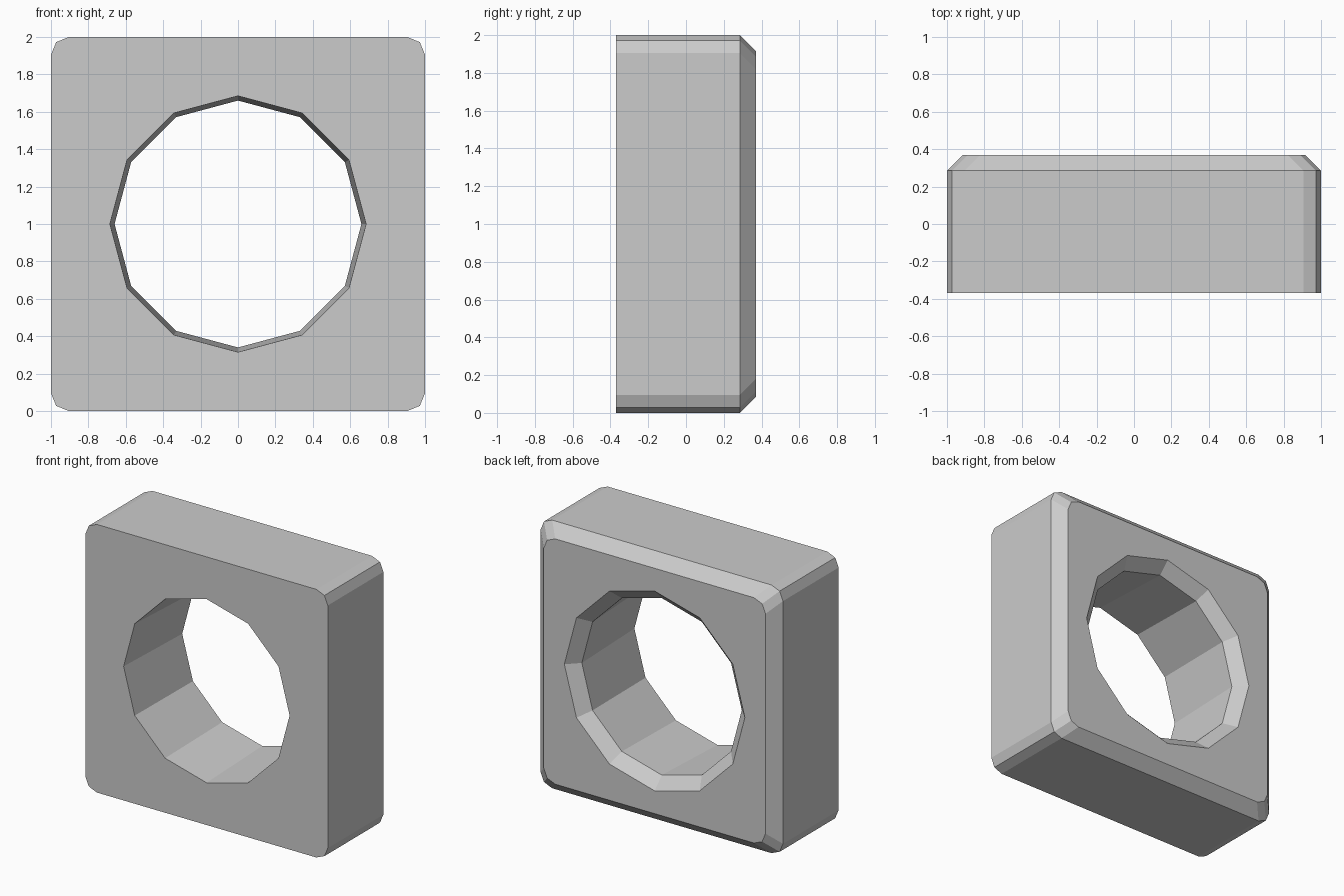
import bpy
import bmesh
from math import cos, sin, radians

cube = bpy.data.objects.get("Cube")
if cube:
    bpy.data.objects.remove(cube, do_unlink=True)

DEPTH = 0.37       # half thickness
CHAMFER = 0.085    # rear chamfer, outside and around the hole
CORNER = 0.095     # rounded corner radius


def square_ring(half, y):
    """Square outline with two-segment rounded corners."""
    points = []
    for quarter in range(4):
        mid = radians(45 + 90 * quarter)
        cx = (half - CORNER) * 2 ** 0.5 * cos(mid)
        cz = (half - CORNER) * 2 ** 0.5 * sin(mid)
        for step in (-45, 0, 45):
            a = mid + radians(step)
            points.append((cx + CORNER * cos(a), y, 1 + cz + CORNER * sin(a)))
    return points


def hole_ring(radius, y):
    """Twelve-sided hole outline."""
    angles = [radians(30 * i) for i in range(12)]
    return [(radius * cos(a), y, 1 + radius * sin(a)) for a in angles]


# Closed chain of rings: outside, rear face, hole wall, front face
chain = [
    square_ring(1, -DEPTH),
    square_ring(1, DEPTH - CHAMFER),
    square_ring(1 - CHAMFER, DEPTH),
    hole_ring(0.745, DEPTH),
    hole_ring(0.66, DEPTH - CHAMFER),
    hole_ring(0.685, -DEPTH),
]

bm = bmesh.new()
rings = [[bm.verts.new(p) for p in ring] for ring in chain]
for ring, following in zip(rings, rings[1:] + rings[:1]):
    for i in range(12):
        j = (i + 1) % 12
        bm.faces.new((ring[i], ring[j], following[j], following[i]))
bmesh.ops.recalc_face_normals(bm, faces=bm.faces[:])

mesh = bpy.data.meshes.new("square_block_with_hole")
bm.to_mesh(mesh)
bm.free()

# Plain grey material
grey = bpy.data.materials.new("light_grey")
grey.use_nodes = True
colour = (0.6, 0.6, 0.6, 1)
grey.diffuse_color = colour
grey.node_tree.nodes["Principled BSDF"].inputs["Base Color"].default_value = colour
mesh.materials.append(grey)

block = bpy.data.objects.new("square_block_with_hole", mesh)
bpy.context.collection.objects.link(block)
